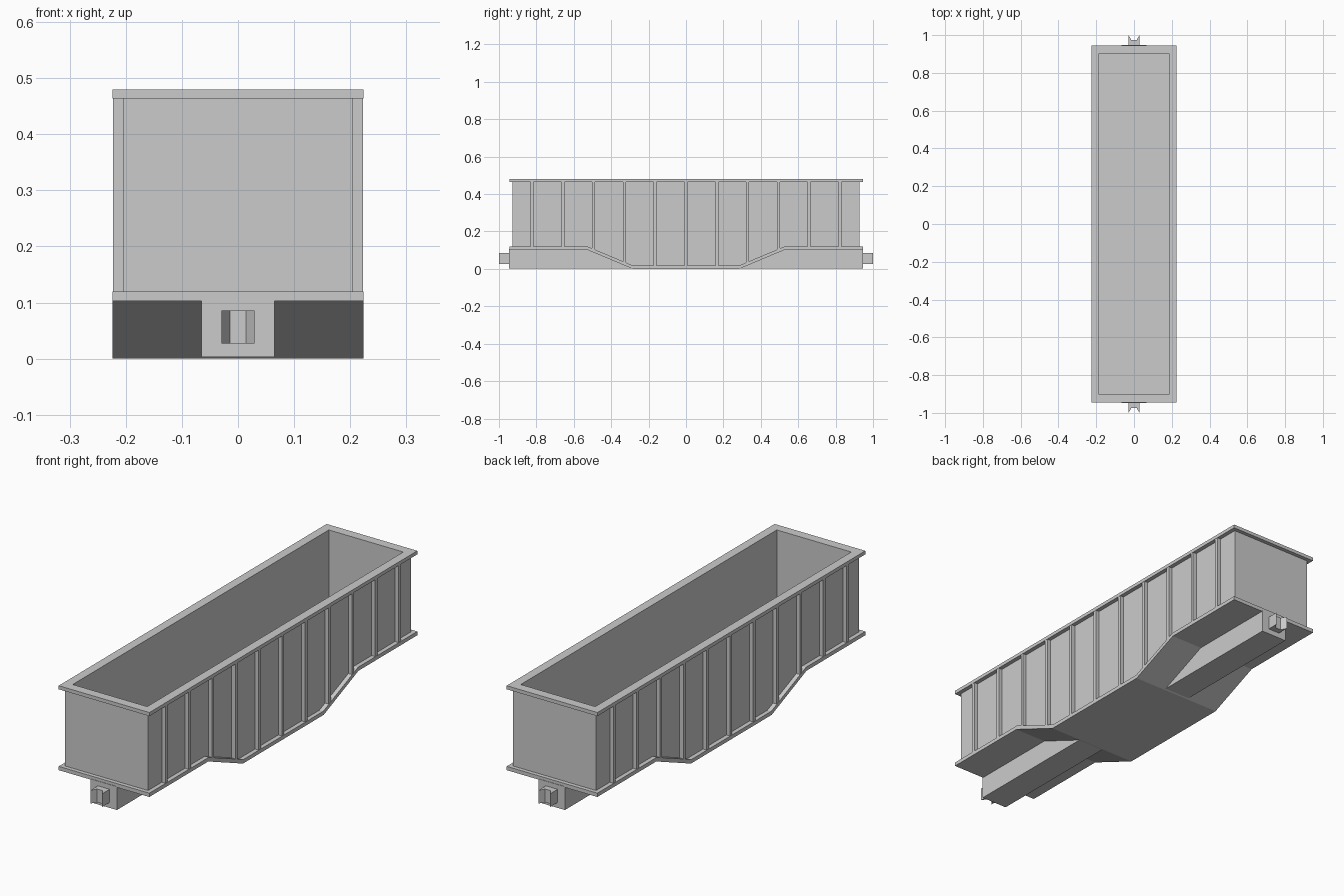
import bpy, bmesh
from mathutils import Vector

if "Cube" in bpy.data.objects:
    bpy.data.objects.remove(bpy.data.objects["Cube"])

W, L = 0.224, 0.945           # half width and half length over the flanges
WALL_X, WALL_Y = 0.205, 0.927  # outer wall faces
IN_X, IN_Y = 0.184, 0.903      # inner wall faces
TOP, RIM_Z = 0.48, 0.464


def finish(name, bm):
    bmesh.ops.recalc_face_normals(bm, faces=bm.faces[:])
    mesh = bpy.data.meshes.new(name)
    bm.to_mesh(mesh)
    bm.free()
    ob = bpy.data.objects.new(name, mesh)
    bpy.context.collection.objects.link(ob)
    return ob


def prism(name, points, direction):
    """Extrude a closed planar outline along a vector."""
    bm = bmesh.new()
    face = bm.faces.new([bm.verts.new(p) for p in points])
    ext = bmesh.ops.extrude_face_region(bm, geom=[face])
    moved = [v for v in ext["geom"] if isinstance(v, bmesh.types.BMVert)]
    bmesh.ops.translate(bm, verts=moved, vec=Vector(direction))
    return finish(name, bm)


def box(name, x0, x1, y0, y1, z0, z1):
    return prism(name, [(x0, y0, z0), (x1, y0, z0), (x1, y1, z0), (x0, y1, z0)],
                 (0, 0, z1 - z0))


def ring(name, ox, oy, ix, iy, z0, z1):
    """Rectangular frame with a rectangular opening."""
    bm = bmesh.new()
    signs = [(-1, -1), (1, -1), (1, 1), (-1, 1)]
    loops = [[bm.verts.new((sx * x, sy * y, z)) for sx, sy in signs]
             for x, y, z in ((ox, oy, z0), (ox, oy, z1), (ix, iy, z1), (ix, iy, z0))]
    for k in range(4):
        a, b = loops[k], loops[(k + 1) % 4]
        for i in range(4):
            j = (i + 1) % 4
            bm.faces.new((a[i], a[j], b[j], b[i]))
    return finish(name, bm)


def drop_line(end, outer, inner, high, low):
    """Dropped-belly line in y, z running from -y to +y."""
    half = [(-end, high), (-outer, high), (-inner, low)]
    return half + [(-y, z) for y, z in reversed(half)]


def belly_z(y):
    t = (abs(y) - 0.285) / (0.53 - 0.285)
    return 0.103 * min(1, max(0, t))


# Bottom flange plate following the dropped belly
lower = drop_line(L, 0.53, 0.285, 0.103, 0.0)
upper = drop_line(L, 0.5266, 0.2816, 0.12, 0.017)
prism("bottom_flange", [(-W, y, z) for y, z in lower + upper[::-1]], (2 * W, 0, 0))

# Side walls, with the lower edge buried in the flange
line = drop_line(WALL_Y, 0.528, 0.283, 0.111, 0.008)
outline = line + [(WALL_Y, 0.472), (-WALL_Y, 0.472)]
for s, side in ((-1, "left"), (1, "right")):
    prism(side + "_wall", [(s * IN_X, y, z) for y, z in outline],
          (s * (WALL_X - IN_X), 0, 0))
    # Vertical ribs
    for i in range(-5, 6):
        y = i * 0.1645
        x0, x1 = sorted((s * 0.2, s * 0.2225))
        box(f"{side}_rib_{i + 6}", x0, x1, y - 0.008, y + 0.008,
            belly_z(y) + 0.009, 0.47)

# End walls
for s, end in ((-1, "front"), (1, "back")):
    y0, y1 = sorted((s * IN_Y, s * WALL_Y))
    box(end + "_wall", -IN_X, IN_X, y0, y1, 0.111, 0.472)

# Load floor and top rim
box("floor", -0.19, 0.19, -0.91, 0.91, 0.106, 0.121)
ring("top_rim", W, L, IN_X, IN_Y, RIM_Z, TOP)

# Centre sill under the car
box("centre_sill", -0.065, 0.065, -0.947, 0.947, 0.003, 0.107)

# Notched couplers
for s, end in ((-1, "front"), (1, "back")):
    pts = [(-0.029, 0.94), (0.029, 0.94), (0.029, 1.0),
           (0.014, 0.974), (-0.014, 0.974), (-0.029, 1.0)]
    prism(end + "_coupler", [(x, s * y, 0.027) for x, y in pts], (0, 0, 0.059))
